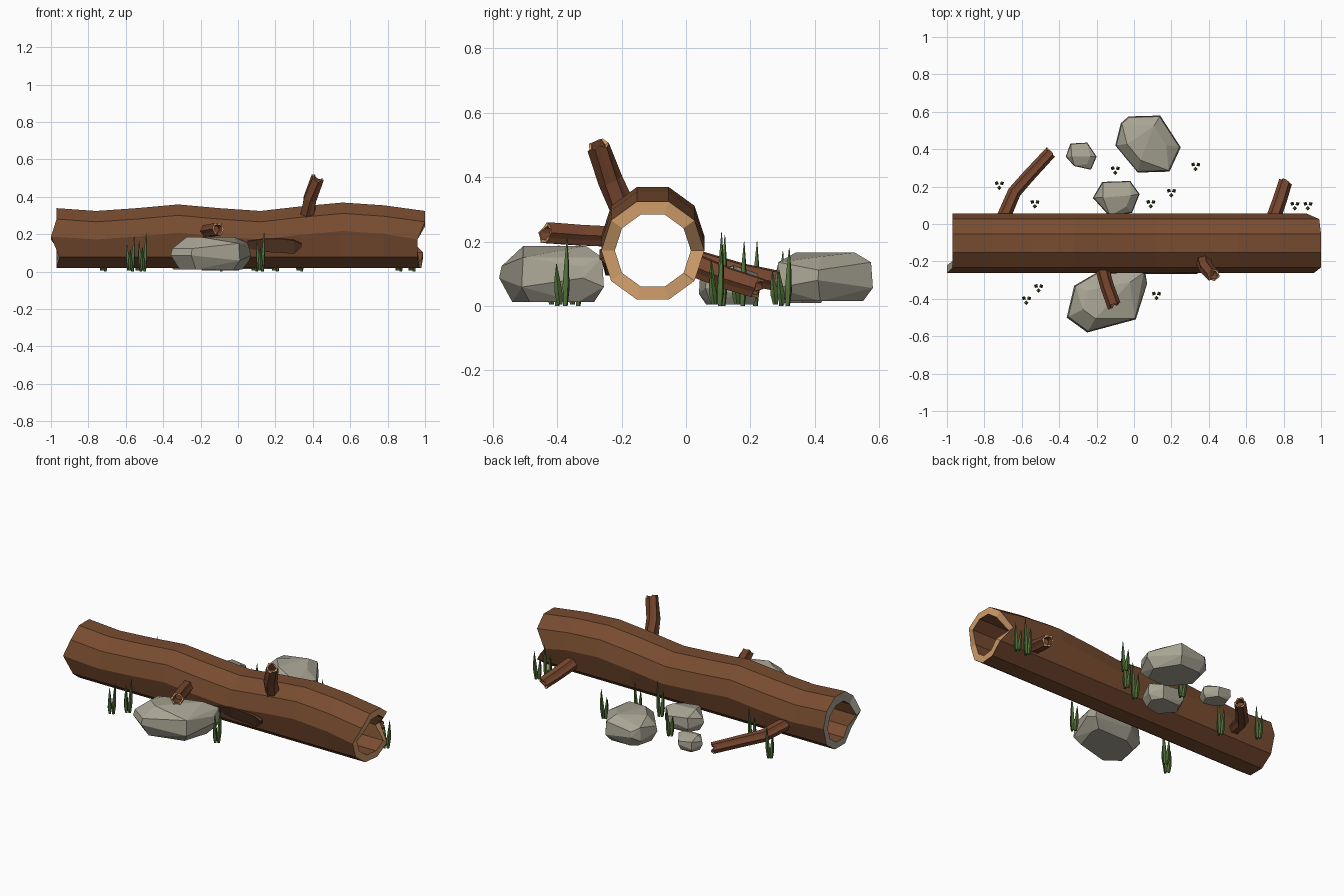
import bpy, bmesh, math, random
from mathutils import Vector

if "Cube" in bpy.data.objects:
    bpy.data.objects.remove(bpy.data.objects["Cube"])

random.seed(4)


def srgb(r, g, b):
    return tuple(((c / 255 + 0.055) / 1.055) ** 2.4 for c in (r, g, b)) + (1,)


def material(name, *rgb):
    m = bpy.data.materials.new(name)
    m.diffuse_color = srgb(*rgb)
    m.use_nodes = True
    m.node_tree.nodes["Principled BSDF"].inputs["Base Color"].default_value = m.diffuse_color
    return m


BARK = material("bark brown", 120, 76, 48)
BRANCH = material("branch brown", 118, 70, 46)
WOOD = material("cut wood tan", 208, 158, 106)
STONE = material("stone grey", 168, 164, 148)
GREEN = material("grass green", 84, 116, 58)
DARK = material("dark bark", 84, 54, 36)


def finish(name, bm, *mats):
    bmesh.ops.recalc_face_normals(bm, faces=bm.faces[:])
    me = bpy.data.meshes.new(name)
    bm.to_mesh(me)
    bm.free()
    for m in mats:
        me.materials.append(m)
    ob = bpy.data.objects.new(name, me)
    bpy.context.collection.objects.link(ob)
    return ob


def bridge(bm, a, b, mat=0):
    n = len(a)
    for i in range(n):
        bm.faces.new((a[i], a[(i + 1) % n], b[(i + 1) % n], b[i])).material_index = mat


# hollow log: ten-sided tube, wavy on top, flat below, broken ends
CY, CZ, SIDES = -0.103, 0.172, 10
LEFT = [-.97, -.97, -.97, -.97, -.97, -1, -.955, -.97, -.97, -.97]
RIGHT = [.92, .99, 1, 1, 1, .96, .96, .97, .98, .99]
WAVE = [.015, 0, .015, .035, .015, 0, .025, .045, .03, 0]


def log_ring(bm, i, r, wave):
    ring = []
    for k in range(SIDES):
        a = k * math.tau / SIDES
        x = LEFT[k] if i == 0 else RIGHT[k] if i == 9 else -.98 + .22 * i
        if i == 8:
            x = .78
        z = CZ + r * math.sin(a) + (wave if k <= 5 else 0)
        ring.append(bm.verts.new((x, CY + r * math.cos(a), z)))
    return ring


bm = bmesh.new()
outer = [log_ring(bm, i, .16, w) for i, w in enumerate(WAVE)]
inner = [log_ring(bm, i, .118, 0) for i in (0, 9)]
for a, b in zip(outer, outer[1:]):
    bridge(bm, a, b)
bridge(bm, inner[0], inner[1])
bridge(bm, outer[0], inner[0], 1)
bridge(bm, outer[-1], inner[1], 2)
finish("hollow_log", bm, BARK, STONE, WOOD)

# loose bark flake on the front of the log
bm = bmesh.new()
rings = []
for x, lo, hi in ((.05, .125, .165), (.14, .105, .18), (.24, .1, .178), (.30, .095, .17), (.34, .13, .15)):
    rings.append([bm.verts.new(p) for p in
                  ((x, -.235, hi + .01), (x, -.268, hi - .005), (x, -.25, lo), (x, -.22, lo))])
for a, b in zip(rings, rings[1:]):
    bridge(bm, a, b)
bm.faces.new(rings[0])
bm.faces.new(rings[-1])
finish("bark_flake", bm, DARK)


# broken branches: ridged tubes with a jagged hollow tip
def branch(name, path, r0, r1, n=12):
    bm = bmesh.new()
    pts = [Vector(p) for p in path]
    rings = []

    def ring(c, d, r, ridge=.1, jag=None):
        q = d.to_track_quat('Z', 'Y')
        out = []
        for k in range(n):
            a = k * math.tau / n
            rr = r * (1 + ridge * (-1) ** k)
            out.append(bm.verts.new(c + q @ Vector((rr * math.cos(a), rr * math.sin(a), jag[k] if jag else 0))))
        return out

    for i, p in enumerate(pts):
        d = (pts[min(i + 1, len(pts) - 1)] - pts[max(i - 1, 0)]).normalized()
        last = i == len(pts) - 1
        jag = [random.uniform(-.014, .008) for _ in range(n)] if last else None
        rings.append(ring(p, d, r0 + (r1 - r0) * i / (len(pts) - 1), jag=jag))
    for a, b in zip(rings, rings[1:]):
        bridge(bm, a, b)
    rim = ring(pts[-1], d, r1 * .7, 0, jag)
    deep = ring(pts[-1] - d * .045, d, r1 * .6, 0)
    bridge(bm, rings[-1], rim, 1)
    bridge(bm, rim, deep)
    bm.faces.new(deep)
    bm.faces.new(rings[0])
    finish(name, bm, BRANCH, WOOD)


branch("front_stub", [(-.175, -.22, .215), (-.145, -.33, .22), (-.105, -.44, .228)], .033, .034)
branch("upright_branch", [(.37, -.19, .29), (.385, -.235, .39), (.425, -.275, .5)], .038, .033)
branch("left_back_branch", [(-.70, .03, .14), (-.64, .17, .10), (-.57, .25, .085), (-.445, .385, .055)], .034, .03)
branch("right_back_branch", [(.745, .03, .125), (.78, .13, .085), (.81, .225, .055)], .036, .033)


# boulders: hull of a plan outline stacked at several heights
def rock(name, plan, z0, z1):
    bm = bmesh.new()
    c = sum((Vector(p) for p in plan), Vector((0, 0))) / len(plan)
    for i, p in enumerate(plan):
        d = Vector(p) - c
        wob = .08 * (-1) ** i
        for t, s in ((0, .78), (.35 + wob, 1), (.72 - wob, .96), (1, .6)):
            v = c + d * s
            z = z0 + (z1 - z0) * t
            if t == 1:
                z -= .012 * (i % 3)
            bm.verts.new((v.x, v.y, z))
    res = bmesh.ops.convex_hull(bm, input=bm.verts[:])
    junk = {e for e in res["geom_interior"] + res["geom_unused"] if isinstance(e, bmesh.types.BMVert)}
    bmesh.ops.delete(bm, geom=list(junk), context='VERTS')
    bmesh.ops.dissolve_limit(bm, angle_limit=math.radians(9), verts=bm.verts[:], edges=bm.edges[:])
    finish(name, bm, STONE)


rock("front_boulder", [(-.36, -.50), (-.32, -.33), (-.2, -.26), (.06, -.255), (.07, -.32),
                       (.01, -.51), (-.25, -.58)], .012, .186)
rock("back_boulder", [(-.1, .42), (-.07, .54), (-.03, .575), (.14, .58), (.25, .41),
                      (.19, .28), (.02, .275)], .015, .166)
rock("middle_rock", [(-.22, .14), (-.17, .225), (-.02, .23), (.03, .16), (-.01, .06), (-.13, .04)], .005, .125)
rock("small_rock", [(-.365, .36), (-.34, .43), (-.25, .435), (-.2, .36), (-.23, .29), (-.32, .31)], .01, .095)


# grass tufts: three tapering curved blades each
def tuft(i, x, y, h):
    bm = bmesh.new()
    for b in range(3):
        a = b * math.tau / 3 + .5
        dx, dy = math.cos(a), math.sin(a)
        hh = h * (1, .75, .6)[b]
        rings = []
        for t, r, lean in ((0, .008, .012), (.3, .012, .016), (.65, .008, .02), (1, .001, .022)):
            cx, cy = x + dx * lean, y + dy * lean
            rings.append([bm.verts.new((cx + r * math.cos(k * math.tau / 4 + a),
                                        cy + r * math.sin(k * math.tau / 4 + a),
                                        .005 * (b > 0) + hh * t)) for k in range(4)])
        for p, q in zip(rings, rings[1:]):
            bridge(bm, p, q)
        bm.faces.new(rings[0])
        bm.faces.new(rings[-1])
    finish(f"grass_tuft_{i}", bm, GREEN)


TUFTS = [(-.72, .21, .2), (-.53, .11, .22), (-.1, .29, .17), (.09, .11, .22), (.2, .17, .2), (.33, .31, .18),
         (.86, .1, .23), (.93, .1, .17), (-.51, -.34, .21), (-.575, -.405, .19), (.12, -.38, .21)]
for i, t in enumerate(TUFTS):
    tuft(i + 1, *t)
